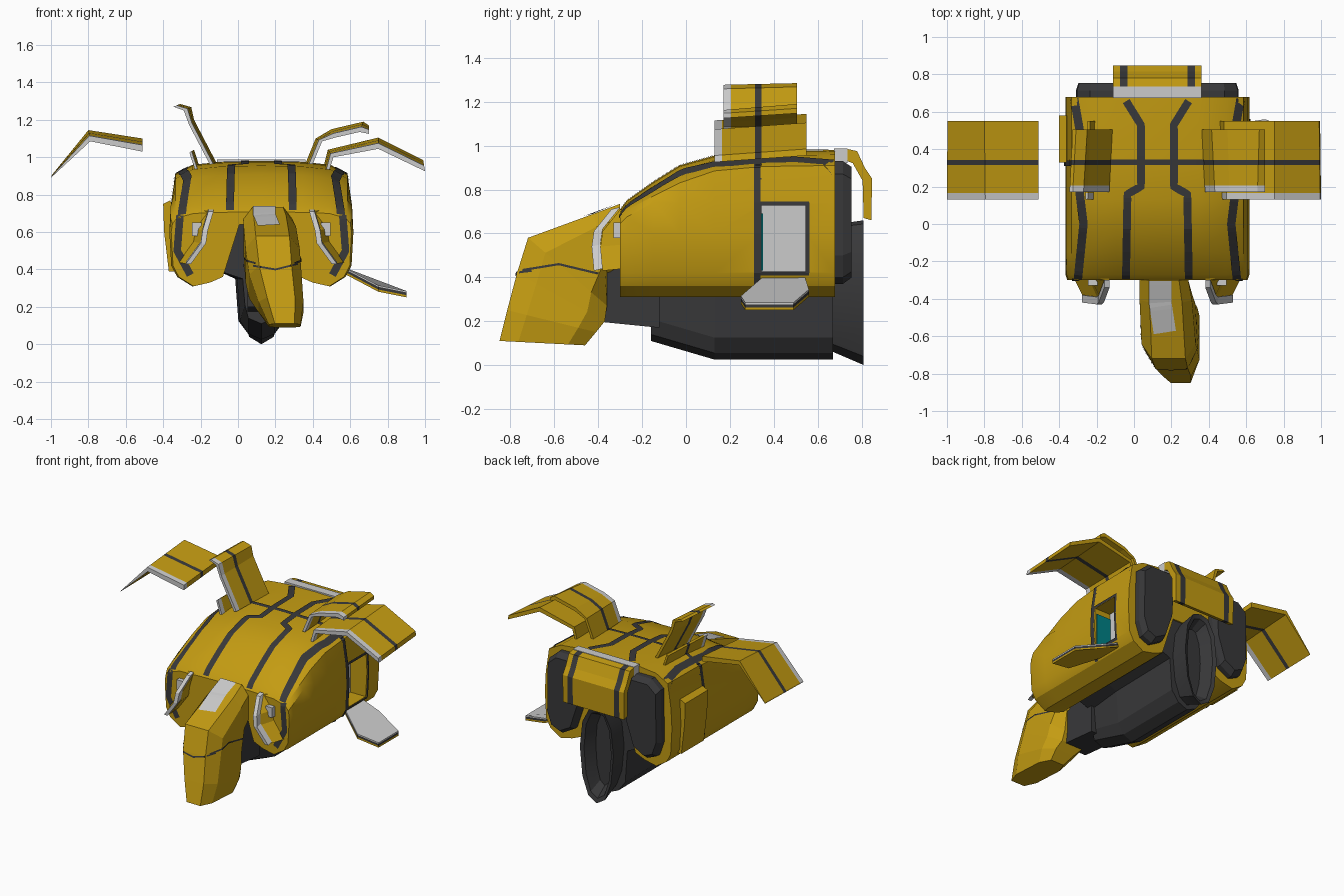
import bpy, bmesh
from mathutils import Vector
from mathutils.bvhtree import BVHTree

if "Cube" in bpy.data.objects:
    bpy.data.objects.remove(bpy.data.objects["Cube"])

CX = 0.125  # centre line of the body


def material(name, rgb):
    m = bpy.data.materials.new(name)
    m.diffuse_color = (*rgb, 1)
    m.use_nodes = True
    m.node_tree.nodes["Principled BSDF"].inputs["Base Color"].default_value = m.diffuse_color
    return m


YELLOW = material("yellow_paint", (0.55, 0.33, 0.006))
DARK = material("dark_grey", (0.04, 0.04, 0.042))
LIGHT = material("light_grey", (0.6, 0.6, 0.6))
TEAL = material("teal_screen", (0.0, 0.22, 0.24))


def build(name, verts, faces, mat):
    bm = bmesh.new()
    vs = [bm.verts.new(v) for v in verts]
    for f in faces:
        bm.faces.new([vs[i] for i in f])
    bmesh.ops.recalc_face_normals(bm, faces=bm.faces)
    me = bpy.data.meshes.new(name)
    bm.to_mesh(me)
    bm.free()
    me.materials.append(mat)
    ob = bpy.data.objects.new(name, me)
    bpy.context.collection.objects.link(ob)
    return ob


def loft(name, rings, mat):
    n = len(rings[0])
    verts = [p for r in rings for p in r]
    faces = [(k*n + i, k*n + (i+1) % n, (k+1)*n + (i+1) % n, (k+1)*n + i)
             for k in range(len(rings)-1) for i in range(n)]
    faces += [tuple(range(n)), tuple(range(len(verts)-n, len(verts)))]
    return build(name, verts, faces, mat)


def along_y(name, xz, y0, y1, mat):
    return loft(name, [[(x, y, z) for x, z in xz] for y in (y0, y1)], mat)


def along_x(name, yz, x0, x1, mat):
    return loft(name, [[(x, y, z) for y, z in yz] for x in (x0, x1)], mat)


def box(name, x, y, z, mat):
    return along_y(name, [(x[0], z[0]), (x[1], z[0]), (x[1], z[1]), (x[0], z[1])], *y, mat)


def mirrored(half):
    """Closed outline from its right half, which starts or ends on the centre line."""
    return [(CX + x, z) for x, z in half] + [(CX - x, z) for x, z in reversed(half) if x > 0]


def smooth(ob, angle=0.45):
    bpy.ops.object.select_all(action='DESELECT')
    ob.select_set(True)
    bpy.context.view_layer.objects.active = ob
    bpy.ops.object.shade_smooth_by_angle(angle=angle)


def tree(ob):
    return BVHTree.FromPolygons([v.co for v in ob.data.vertices],
                                [p.vertices for p in ob.data.polygons])


def ribbon(name, bvh, path, width, axis, side, mat):
    """Thin band laid on a surface: path is projected along an axis from one side."""
    pts = []
    for a, b in zip(path, path[1:]):
        a, b = Vector(a), Vector(b)
        n = max(1, int((b-a).length / 0.02))
        pts += [a.lerp(b, i/n) for i in range(n)]
    pts.append(Vector(path[-1]))
    ray = Vector((0, 0, 0))
    ray[axis] = -side
    rows = []
    for i, p in enumerate(pts):
        t = (pts[min(i+1, len(pts)-1)] - pts[max(i-1, 0)]).normalized()
        row = []
        for s in (-1, 1):
            q = list(p + Vector((-t.y, t.x)) * s * width / 2)
            q.insert(axis, 3*side)
            hit = bvh.ray_cast(Vector(q), ray)[0]
            row.append(hit - ray*0.006 if hit else None)
        rows.append(row)
    verts, faces = [], []
    for r, s in zip(rows, rows[1:]):
        if None not in r + s:
            k = len(verts)
            verts += [r[0], r[1], s[1], s[0]]
            faces.append((k, k+1, k+2, k+3))
    return build(name, verts, faces, mat)


# Main shell: inverted U section lofted front to back
def shell_ring(y, top, sh, k=1.0):
    half = [(0, top), (.22, top-.005), (.37, top*.7 + sh*.3), (.46, sh),
            (.485, min(.74, sh-.03)), (.492, .6), (.482, .42), (.45, .36),
            (.37, .31), (.28, .33), (.21, .36), (.12, .64), (0, .64)]
    right = [(CX + x*k, y, z) for x, z in half]
    left = [(CX - x*k, y, z) for x, z in reversed(half[1:-1])]
    return right + left


shell = loft("body_shell", [shell_ring(*s) for s in (
    (-.30, .71, .675, .98), (-.27, .75, .705), (-.15, .835, .77), (-.03, .91, .83),
    (.13, .955, .885), (.35, .975, .905), (.68, .98, .91))], YELLOW)
bvh = tree(shell)

# Side opening on the right with its lining
cutter = box("opening_cutter", (.48, .8), (.345, .545), (.425, .73), DARK)
cutter.hide_render = True
cutter.hide_viewport = True
cut = shell.modifiers.new("opening", 'BOOLEAN')
cut.object = cutter
cut.solver = 'EXACT'
smooth(shell)
box("opening_back", (.478, .49), (.345, .545), (.425, .73), LIGHT)
box("opening_screen", (.49, .6), (.345, .352), (.43, .69), TEAL)
for i, path in enumerate(([(.335, .42), (.335, .74)], [(.553, .42), (.553, .74)],
                          [(.33, .417), (.56, .417)], [(.33, .736), (.56, .736)])):
    ribbon("opening_frame_%d" % i, bvh, path, .018, 0, 1, DARK)

# Dark bands over the shell
for s, tag in ((-1, "left"), (1, "right")):
    inner = [(.178, .675), (.088, .53), (.088, .2), (.16, .16), (.168, -.295)]
    outer = [(.445, .67), (.415, .5), (.42, .2), (.395, 0), (.425, -.295)]
    front = [(.435, .69), (.45, .5), (.38, .37)]
    ribbon("inner_band_" + tag, bvh, [(CX+s*x, y) for x, y in inner], .042, 2, 1, DARK)
    ribbon("outer_band_" + tag, bvh, [(CX+s*x, y) for x, y in outer], .045, 2, 1, DARK)
    ribbon("front_band_" + tag, bvh, [(CX+s*x, z) for x, z in front], .04, 1, -1, DARK)
    ribbon("side_band_" + tag, bvh, [(.325, .92), (.325, .36)], .028, 0, s, DARK)
ribbon("cross_band", bvh, [(CX-.47, .33), (CX+.47, .33)], .028, 2, 1, DARK)

# Closed door on the left, open door on the right
along_y("left_door", [(-.36, .77), (-.40, .75), (-.395, .6), (-.37, .39), (-.34, .39)], .33, .58, YELLOW)
door = [(.57, .36, .41), (.57, .54, .41), (.70, .56, .345), (.9, .49, .285),
        (.9, .27, .285), (.75, .25, .315)]
for name, a, b, mat in (("open_door_inside", 0, .008, LIGHT), ("open_door_edge", .008, .022, DARK),
                        ("open_door_outside", .022, .034, YELLOW)):
    loft(name, [[(x, y, z-d) for x, y, z in door] for d in (a, b)], mat)

# Dark belly keel, neck and hollow tail nozzle
keel = [[(x, y, z) for x, z in mirrored([(0, b), (.07, b+.03), (w*.88, b+.1), (w, .35), (.25, .40), (.15, .68)])]
        for y, b, w in ((-.16, .11, .1), (.13, .025, .13), (.67, .025, .14))]
loft("belly_keel", keel, DARK)
along_x("neck", [(-.42, .2), (-.12, .17), (-.12, .62), (-.42, .45)], .05, .25, DARK)
oval = [(0, -1), (.5, -.88), (.85, -.5), (1, .1), (.85, .65), (.45, .95), (0, 1)]
nozzle = loft("tail_nozzle", [[(x, y, zc + z*hz) for x, z in mirrored([(w*a, b) for a, b in oval])]
                              for y, zc, hz, w in (
    (.6, .35, .28, .11), (.67, .35, .29, .115), (.81, .33, .33, .13),
    (.80, .33, .30, .105), (.72, .34, .25, .07))], DARK)
smooth(nozzle)

# Rear dark panels and the folded tail plate
panel = [(.16, .93), (.36, .93), (.43, .87), (.435, .5), (.40, .40), (.33, .37), (.24, .42), (.18, .6)]
for s, tag in ((-1, "left"), (1, "right")):
    mx, mz = .30, .66
    loft("rear_panel_" + tag, [[(CX+s*(mx+(x-mx)*k), y, mz+(z-mz)*k) for x, z in panel]
                               for y, k in ((.66, 1), (.715, 1), (.755, .9))], DARK)
plate = [(.735, .985), (.78, .975), (.815, .90), (.848, .85), (.845, .66), (.81, .67), (.805, .84), (.76, .92), (.735, .93)]
for name, a, b, mat in (("middle", -.16, .16, YELLOW), ("left_band", -.2, -.16, DARK), ("right_band", .16, .2, DARK),
                        ("left_end", -.237, -.2, YELLOW), ("right_end", .2, .237, YELLOW)):
    along_x("tail_plate_" + name, plate, CX+a, CX+b, mat)
box("tail_plate_hinge", (CX-.237, CX+.237), (.675, .735), (.92, .988), LIGHT)

# Raised wing flaps: (upper line, lower line); each sheet leans from the lower
# line at its front edge up to the upper line at its rear edge
flaps = {
    "left_outer_flap": ([(-.995, .905), (-.8, 1.145), (-.51, 1.1)],
                        [(-1, .89), (-.79, 1.085), (-.51, 1.03)], .13, .55),
    "left_inner_flap": ([(-.31, 1.285), (-.25, 1.268), (-.235, 1.2), (-.115, .97)],
                        [(-.345, 1.27), (-.29, 1.25), (-.26, 1.17), (-.15, .96)], .17, .505),
    "left_hinge": ([(-.235, 1.04), (-.19, .9)], [(-.26, 1.025), (-.22, .9)], .13, .55),
    "right_inner_flap": ([(.36, .965), (.415, 1.1), (.5, 1.15), (.67, 1.19), (.70, 1.17)],
                         [(.4, .965), (.45, 1.085), (.52, 1.105), (.65, 1.135), (.70, 1.125)], .17, .505),
    "right_outer_flap": ([(.45, .92), (.48, 1.04), (.75, 1.105), (.99, .985)],
                         [(.485, .92), (.51, 1.0), (.75, 1.045), (1.0, .925)], .13, .55)}
for name, (upper, lower, y0, y1) in flaps.items():
    def flap_ring(y):
        lo = .5 * (1 - (y-y0)/(y1-y0))
        pairs = [(Vector(a), Vector(b)) for a, b in zip(upper, lower)]
        pts = [a.lerp(b, lo) for a, b in pairs] + [a.lerp(b, lo+.5) for a, b in pairs[::-1]]
        return [(x, y, z) for x, z in pts]
    for tag, a, b, mat in (("lip", y0, y0+.035, LIGHT), ("front", y0+.035, .315, YELLOW),
                           ("band", .315, .343, DARK), ("rear", .343, y1, YELLOW)):
        loft(name + "_" + tag, [flap_ring(a), flap_ring(b)], mat)


# Drooping head, bending to one side
def head_ring(top, bot, cx, w):
    t, b = Vector(top), Vector(bot)
    half = [(.62, 0), (1, .22), (1, .8), (.6, 1)]
    pts = [(s*k, f) for s, row in ((1, half), (-1, half[::-1])) for k, f in row]
    return [(cx + k*w, *t.lerp(b, f)) for k, f in pts]


head = loft("head", [head_ring(*r) for r in (
    ((-.30, .735), (-.30, .44), .16, .13), ((-.42, .69), (-.36, .42), .17, .14),
    ((-.72, .58), (-.36, .27), .185, .145), ((-.77, .42), (-.37, .2), .20, .14),
    ((-.815, .25), (-.41, .15), .23, .12), ((-.85, .11), (-.46, .09), .25, .085))], YELLOW)
hb = tree(head)
ribbon("head_stripe", hb, [(.14, -.305), (.14, -.42), (.165, -.58)], .12, 2, 1, LIGHT)
for s in (-1, 1):
    ribbon("head_seam_side", hb, [(-.765, .43), (-.58, .46), (-.37, .41)], .01, 0, s, DARK)
ribbon("head_seam_front", hb, [(.08, .42), (.2, .40), (.32, .43)], .01, 1, -1, DARK)

# Curved tusk fins on the front lobes
fin = [(.27, .71, -.34), (.30, .61, -.42), (.31, .54, -.43), (.39, .43, -.42)]
for s, tag in ((-1, "left"), (1, "right")):
    for name, w, edge, mat in (("tusk_edge_", .014, True, LIGHT), ("tusk_fin_", .012, False, YELLOW)):
        rings = []
        for x, z, y in fin:
            y0, y1, bx = (y, y+.04, 0) if edge else (y+.04, -.28, .05)
            rings.append([(CX+s*(x-w), y0, z), (CX+s*(x+w), y0, z),
                          (CX+s*(x+w+bx), y1, z+.01), (CX+s*(x-w), y1, z+.01)])
        loft(name + tag, rings, mat)
    box("front_lamp_" + tag, sorted((CX+s*.32, CX+s*.37)), (-.33, -.29), (.58, .65), LIGHT)
